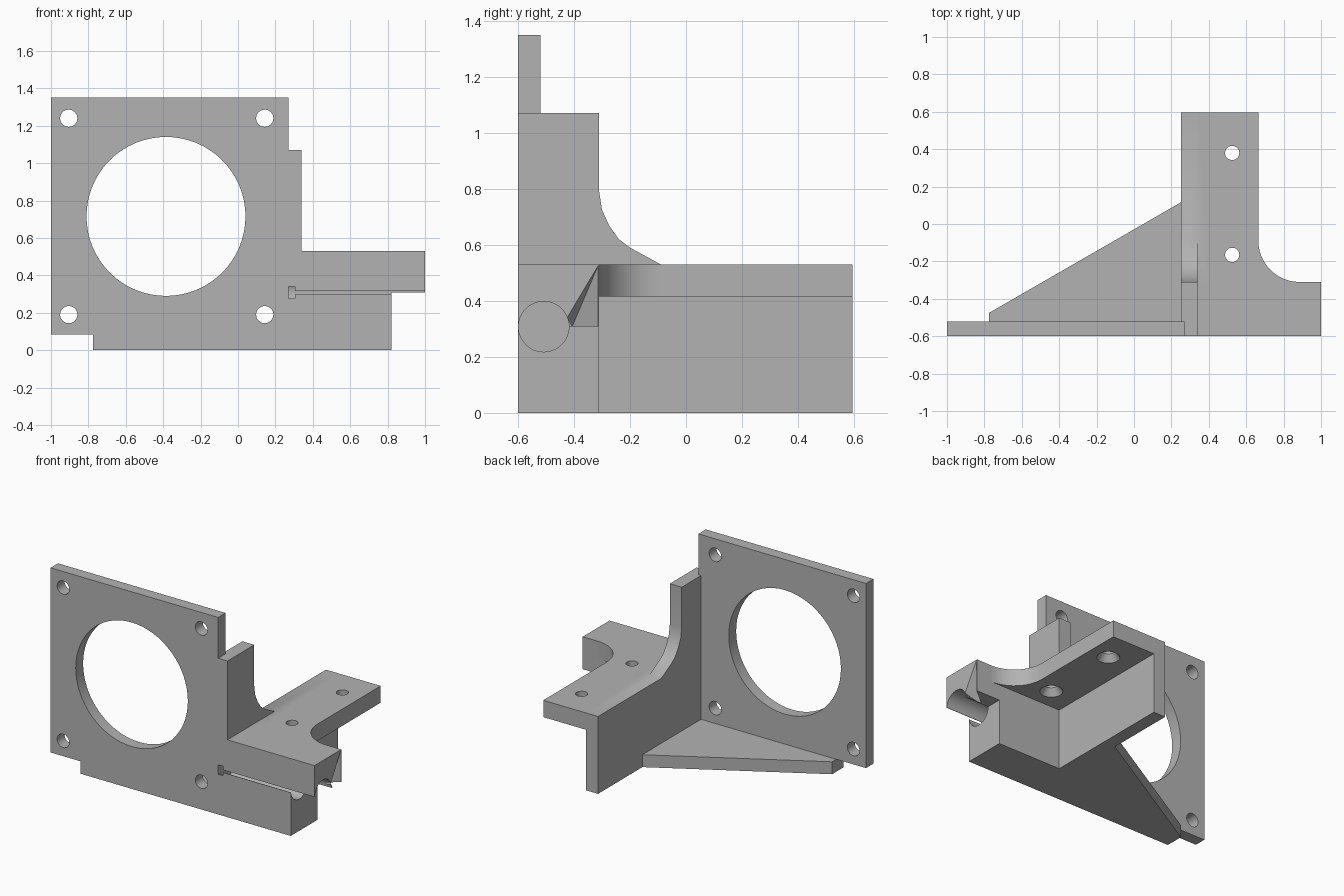
import bpy, bmesh, math
from mathutils import Vector

cube = bpy.data.objects.get("Cube")
if cube:
    bpy.data.objects.remove(cube, do_unlink=True)

grey = bpy.data.materials.new("plain grey")
grey.use_nodes = True
grey.diffuse_color = (0.45, 0.45, 0.45, 1)
grey.node_tree.nodes["Principled BSDF"].inputs["Base Color"].default_value = (0.45, 0.45, 0.45, 1)


def finish(name, bm):
    bmesh.ops.recalc_face_normals(bm, faces=bm.faces[:])
    mesh = bpy.data.meshes.new(name)
    bm.to_mesh(mesh)
    bm.free()
    mesh.materials.append(grey)
    obj = bpy.data.objects.new(name, mesh)
    bpy.context.collection.objects.link(obj)
    return obj


def place(axis, u, v, w):
    """Put a 2D profile point (u, v) at depth w along the axis."""
    return {"x": (w, u, v), "y": (u, w, v), "z": (u, v, w)}[axis]


def prism(name, axis, points, start, end):
    bm = bmesh.new()
    face = bm.faces.new([bm.verts.new(place(axis, u, v, start)) for u, v in points])
    new = bmesh.ops.extrude_face_region(bm, geom=[face])["geom"]
    shift = Vector(place(axis, 0, 0, end - start))
    bmesh.ops.translate(bm, vec=shift, verts=[g for g in new if isinstance(g, bmesh.types.BMVert)])
    return finish(name, bm)


def arc(u, v, r, begin, finish_angle, steps):
    angles = [math.radians(begin + (finish_angle - begin) * i / steps) for i in range(steps + 1)]
    return [(u + r * math.cos(a), v + r * math.sin(a)) for a in angles]


def rod(name, axis, u, v, r, start, end, sides=32):
    return prism(name, axis, arc(u, v, r, 0, 360, sides)[:-1], start, end)


def box(u0, u1, v0, v1):
    return [(u0, v0), (u1, v0), (u1, v1), (u0, v1)]


def combine(target, tool, operation):
    mod = target.modifiers.new(operation, "BOOLEAN")
    mod.operation, mod.solver, mod.object = operation, "EXACT", tool
    bpy.context.view_layer.update()
    graph = bpy.context.evaluated_depsgraph_get()
    mesh = bpy.data.meshes.new_from_object(target.evaluated_get(graph))
    target.modifiers.clear()
    target.data = mesh
    bpy.data.objects.remove(tool, do_unlink=True)


# Upright fan plate, stepped at its lower corner
bracket = prism("mounting_bracket", "y",
                [(-1, .085), (-.775, .085), (-.775, 0), (.27, 0), (.27, 1.35), (-1, 1.35)], -.6, -.52)

# Triangular floor gusset
gusset = prism("floor_gusset", "z",
               [(-.775, -.6), (.3, -.6), (.3, .144), (-.775, -.475)], 0, .085)

# Side wall with a swept shoulder
wall = prism("side_wall", "x",
             [(-.6, 0), (.595, 0), (.595, .53), (-.09, .53), (-.2, .59), (-.24, .62), (-.275, .67),
              (-.3, .725), (-.31, .79), (-.31, 1.07), (-.6, 1.07)], .25, .34)

# Front clamp block with overhanging upper jaw
block = prism("clamp_block", "y",
              [(.3, 0), (.82, 0), (.82, .308), (1, .308), (1, .53), (.3, .53)], -.6, -.31)

# Screw flange with a filleted inner corner
flange = prism("screw_flange", "z",
               [(.3, -.4), (.885, -.4)] + arc(.885, -.09, .22, 270, 180, 12)
               + [(.665, .595), (.3, .595)], .415, .53)

for part in (gusset, wall, block, flange):
    combine(bracket, part, "UNION")

# Large opening and corner screw holes
cutters = [rod("fan_opening", "y", -.385, .715, .425, -.7, -.4, 64)]
for x in (-.905, .143):
    for z in (.19, 1.24):
        cutters.append(rod("corner_hole", "y", x, z, .046, -.7, -.45))

# Flange holes, countersunk underneath
for y in (-.165, .38):
    cutters.append(rod("flange_hole", "z", .525, y, .038, .38, .6))
    bm = bmesh.new()
    bmesh.ops.create_cone(bm, cap_ends=True, segments=32, radius1=.078, radius2=.036, depth=.06)
    bmesh.ops.translate(bm, verts=bm.verts[:], vec=(.525, y, .435))
    cutters.append(finish("countersink", bm))

# Rod channel, its front slit and end notch
cutters.append(rod("rod_channel", "x", -.508, .308, .09, .27, 1.1, 48))
cutters.append(prism("front_slit", "y", box(.29, 1.1, .297, .315), -.7, -.5))
cutters.append(prism("slit_notch", "y", box(.27, .305, .275, .34), -.7, -.5))

# Wedge recess at the end of the upper jaw
bm = bmesh.new()
for co in ((1.002, -.312, .53), (1.002, -.425, .34), (1.002, -.4, .3), (1.002, -.312, .3), (.88, -.41, .3)):
    bm.verts.new(co)
bmesh.ops.convex_hull(bm, input=bm.verts[:])
cutters.append(finish("jaw_recess", bm))

for cutter in cutters:
    combine(bracket, cutter, "DIFFERENCE")

bpy.ops.object.select_all(action="DESELECT")
bracket.select_set(True)
bpy.context.view_layer.objects.active = bracket
bpy.ops.object.shade_smooth_by_angle(angle=math.radians(30))
